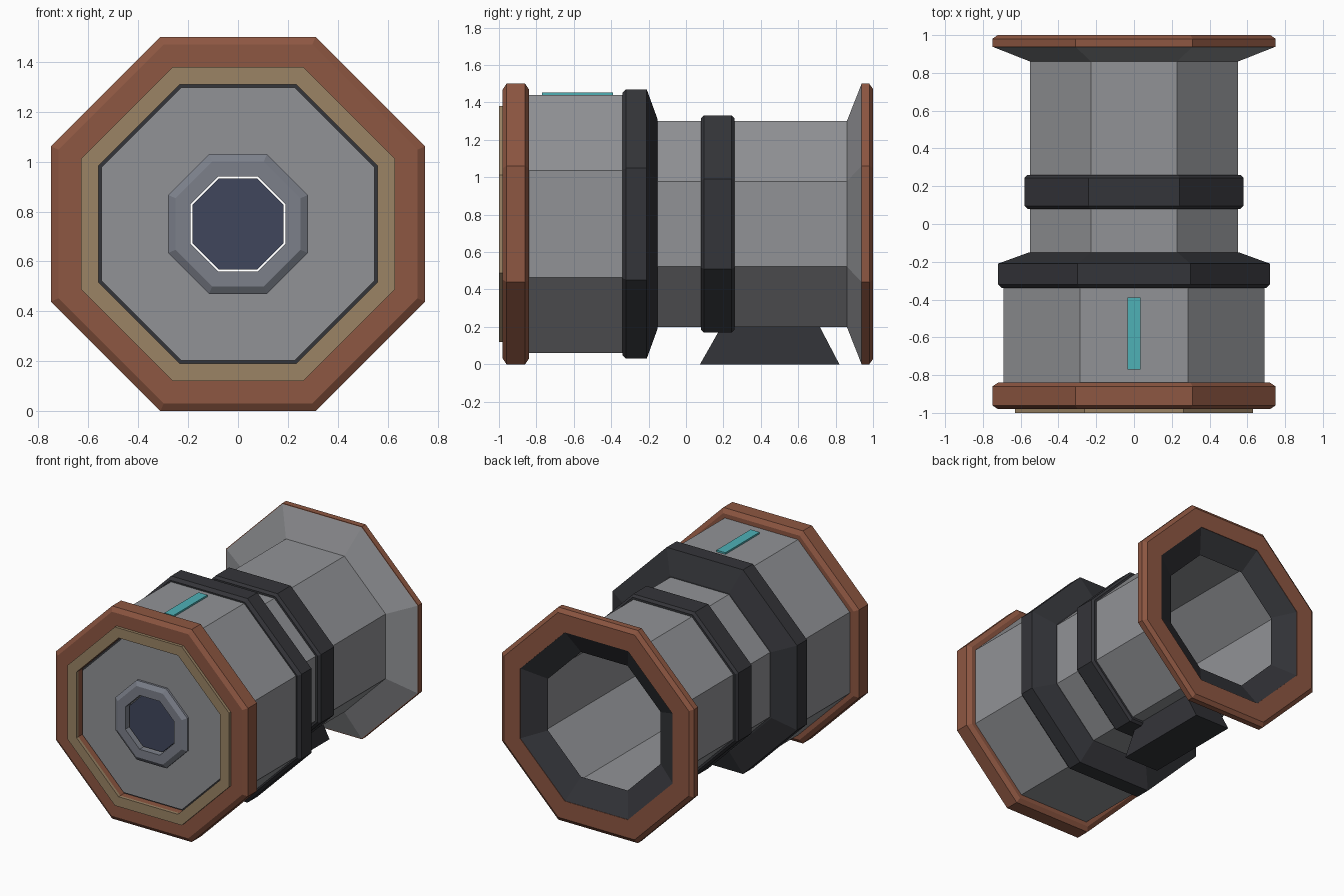
import bpy, bmesh, math

if "Cube" in bpy.data.objects:
    bpy.data.objects.remove(bpy.data.objects["Cube"])

CENTRE_Z = 0.75
SIDES = 8


def material(name, rgb):
    m = bpy.data.materials.new(name)
    m.diffuse_color = (*rgb, 1)
    m.use_nodes = True
    m.node_tree.nodes["Principled BSDF"].inputs["Base Color"].default_value = m.diffuse_color
    return m


grey = material("mid_grey", (0.285, 0.29, 0.305))
rust = material("rust_red", (0.27, 0.095, 0.054))
brass = material("dull_brass", (0.325, 0.23, 0.13))
dark = material("dark_metal", (0.034, 0.035, 0.041))
teal = material("teal_light", (0.077, 0.44, 0.47))
navy = material("navy_glass", (0.051, 0.062, 0.108))
steel = material("blue_steel", (0.20, 0.215, 0.255))


def finish(name, bm, mat):
    bmesh.ops.recalc_face_normals(bm, faces=bm.faces)
    mesh = bpy.data.meshes.new(name)
    bm.to_mesh(mesh)
    bm.free()
    ob = bpy.data.objects.new(name, mesh)
    bpy.context.collection.objects.link(ob)
    mesh.materials.append(mat)
    return ob


def octagon(name, profile, mat, solid=False):
    """Sweep (apothem, y) points round the y axis; a solid gets end caps, a ring closes on itself."""
    bm = bmesh.new()
    loops = []
    for a, y in profile:
        r = a / math.cos(math.pi / SIDES)
        angles = [(i + 0.5) * 2 * math.pi / SIDES for i in range(SIDES)]
        loops.append([bm.verts.new((r * math.cos(t), y, CENTRE_Z + r * math.sin(t))) for t in angles])
    pairs = list(zip(loops, loops[1:]))
    if solid:
        bm.faces.new(loops[0])
        bm.faces.new(loops[-1])
    else:
        pairs.append((loops[-1], loops[0]))
    for p, q in pairs:
        for i in range(SIDES):
            j = (i + 1) % SIDES
            bm.faces.new((p[i], p[j], q[j], q[i]))
    return finish(name, bm, mat)


def band(name, inner, outer, y0, y1, drop, run, mat):
    """Octagonal ring with chamfered outer edges."""
    return octagon(name, [(inner, y0), (outer - drop, y0), (outer, y0 + run),
                          (outer, y1 - run), (outer - drop, y1), (inner, y1)], mat)


# Main shells: front drum, long open tube and rear flare
octagon("front_drum", [(0.54, -0.88), (0.69, -0.88), (0.69, -0.30), (0.54, -0.30)], grey)
octagon("rear_tube", [(0.47, -0.93), (0.53, -0.93), (0.55, -0.20), (0.55, 0.86),
                      (0.745, 0.937), (0.60, 0.96), (0.47, 0.90)], grey)

# Front flange and its brass trim
band("front_flange", 0.56, 0.75, -0.98, -0.84, 0.03, 0.02, rust)
octagon("front_trim", [(0.56, -1.0), (0.63, -1.0), (0.63, -0.97), (0.56, -0.97)], brass)

# Recessed front plate with dark seam, hub and lens
octagon("front_seam", [(0.46, -0.935), (0.565, -0.935), (0.565, -0.90), (0.46, -0.90)], dark)
octagon("front_plate", [(0.19, -0.95), (0.548, -0.95), (0.548, -0.92), (0.19, -0.92)], grey)
octagon("hub_ring", [(0.19, -0.985), (0.25, -0.985), (0.28, -0.965),
                     (0.28, -0.94), (0.19, -0.94)], steel)
octagon("lens", [(0.183, -0.95), (0.183, -0.92)], navy, solid=True)

# Dark collars round the body
octagon("step_collar", [(0.54, -0.34), (0.70, -0.34), (0.72, -0.32), (0.72, -0.21),
                        (0.56, -0.152), (0.54, -0.152)], dark)
band("middle_collar", 0.53, 0.58, 0.08, 0.26, 0.016, 0.016, dark)

# Rear rim and dark funnel lining
octagon("rear_flange", [(0.595, 0.938), (0.75, 0.938), (0.75, 0.98),
                        (0.722, 1.0), (0.595, 1.0)], rust)
octagon("rear_lining", [(0.597, 0.998), (0.60, 0.95), (0.48, 0.89), (0.44, 0.91)], dark)

# Teal light strip on top
bm = bmesh.new()
bmesh.ops.create_cube(bm, size=1)
for v in bm.verts:
    v.co = (v.co.x * 0.07, v.co.y * 0.38 - 0.58, v.co.z * 0.03 + 1.437)
finish("light_strip", bm, teal)

# Trapezoid foot under the tube
bm = bmesh.new()
outline = [(0.075, 0), (0.82, 0), (0.705, 0.22), (0.20, 0.22)]
face = bm.faces.new([bm.verts.new((-0.14, y, z)) for y, z in outline])
grown = bmesh.ops.extrude_face_region(bm, geom=[face], use_keep_orig=True)
for g in grown["geom"]:
    if isinstance(g, bmesh.types.BMVert):
        g.co.x = 0.14
finish("foot", bm, dark)
